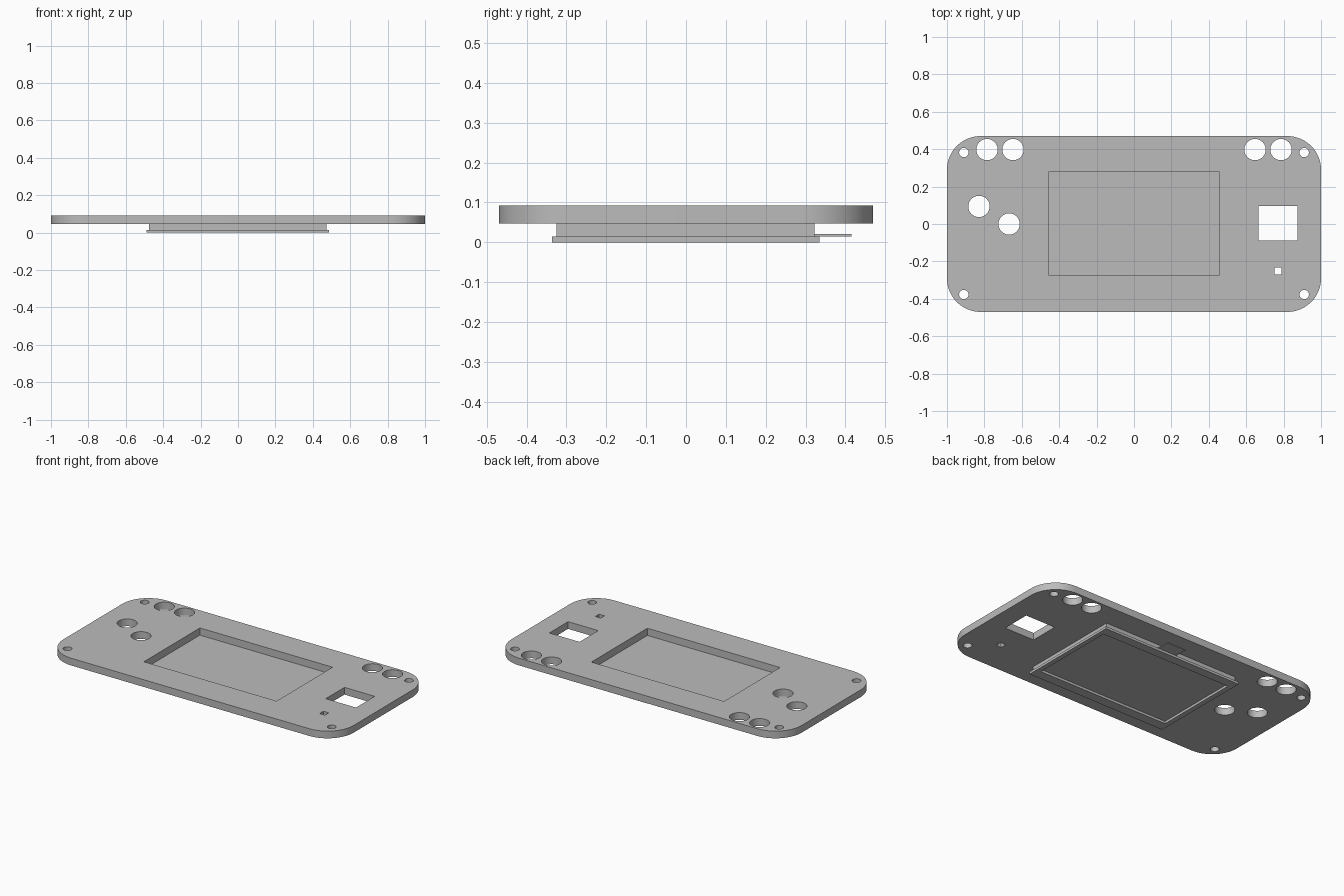
import bpy
import bmesh
from math import cos, sin, pi, radians

cube = bpy.data.objects.get("Cube")
if cube:
    bpy.data.objects.remove(cube, do_unlink=True)

GREY = (0.5, 0.5, 0.5, 1)
grey = bpy.data.materials.new("plain grey")
grey.use_nodes = True
grey.diffuse_color = GREY
grey.node_tree.nodes["Principled BSDF"].inputs["Base Color"].default_value = GREY


def rect(x0, x1, y0, y1):
    return [(x0, y0), (x1, y0), (x1, y1), (x0, y1)]


def circle(x, y, r, n=48):
    return [(x + r * cos(2 * pi * i / n), y + r * sin(2 * pi * i / n)) for i in range(n)]


def rounded_rect(hx, hy, r, n=16):
    pts = []
    for k, (sx, sy) in enumerate([(1, 1), (-1, 1), (-1, -1), (1, -1)]):
        for i in range(n + 1):
            a = pi / 2 * (k + i / n)
            pts.append((sx * (hx - r) + r * cos(a), sy * (hy - r) + r * sin(a)))
    return pts


def slab(name, outlines, z0, z1):
    """Extrude a filled outline; outlines after the first become holes."""
    curve = bpy.data.curves.new(name, "CURVE")
    curve.dimensions = "2D"
    curve.fill_mode = "BOTH"
    curve.extrude = (z1 - z0) / 2
    for pts in outlines:
        spline = curve.splines.new("POLY")
        spline.points.add(len(pts) - 1)
        for p, (x, y) in zip(spline.points, pts):
            p.co = (x, y, 0, 1)
        spline.use_cyclic_u = True
    obj = bpy.data.objects.new(name, curve)
    obj.location.z = (z0 + z1) / 2
    bpy.context.collection.objects.link(obj)
    bpy.ops.object.select_all(action="DESELECT")
    obj.select_set(True)
    bpy.context.view_layer.objects.active = obj
    bpy.ops.object.convert(target="MESH")
    obj = bpy.context.object
    # Weld the caps to the walls
    bm = bmesh.new()
    bm.from_mesh(obj.data)
    bmesh.ops.remove_doubles(bm, verts=bm.verts, dist=0.0001)
    bmesh.ops.recalc_face_normals(bm, faces=bm.faces)
    bm.to_mesh(obj.data)
    bm.free()
    obj.data.materials.clear()
    obj.data.materials.append(grey)
    bpy.ops.object.shade_smooth_by_angle(angle=radians(30))
    return obj


window = rect(-0.457, 0.457, -0.273, 0.278)

# Face plate with screen window, button, stick and screw holes
holes = [window, rect(0.666, 0.874, -0.088, 0.096), rect(0.751, 0.788, -0.27, -0.233)]
for side in (-1, 1):
    holes += [circle(side * x, 0.398, 0.057) for x in (0.647, 0.786)]
    holes += [circle(side * 0.91, y, 0.025, 32) for y in (0.382, -0.377)]
holes += [circle(-0.829, 0.094, 0.057), circle(-0.668, 0, 0.057)]
slab("face_plate", [rounded_rect(1, 0.47, 0.18)] + holes, 0.047, 0.092)

# Screen module behind the window
slab("screen_body", [rect(-0.475, 0.472, -0.325, 0.322)], 0.015, 0.047)

# Open retaining frame under the screen
slab("retaining_frame", [rect(-0.489, 0.487, -0.336, 0.335), window], 0, 0.015)

# Flat ribbon connector at the back
slab("ribbon_tab", [rect(-0.03, 0.1, 0.31, 0.415)], 0.0152, 0.0205)
